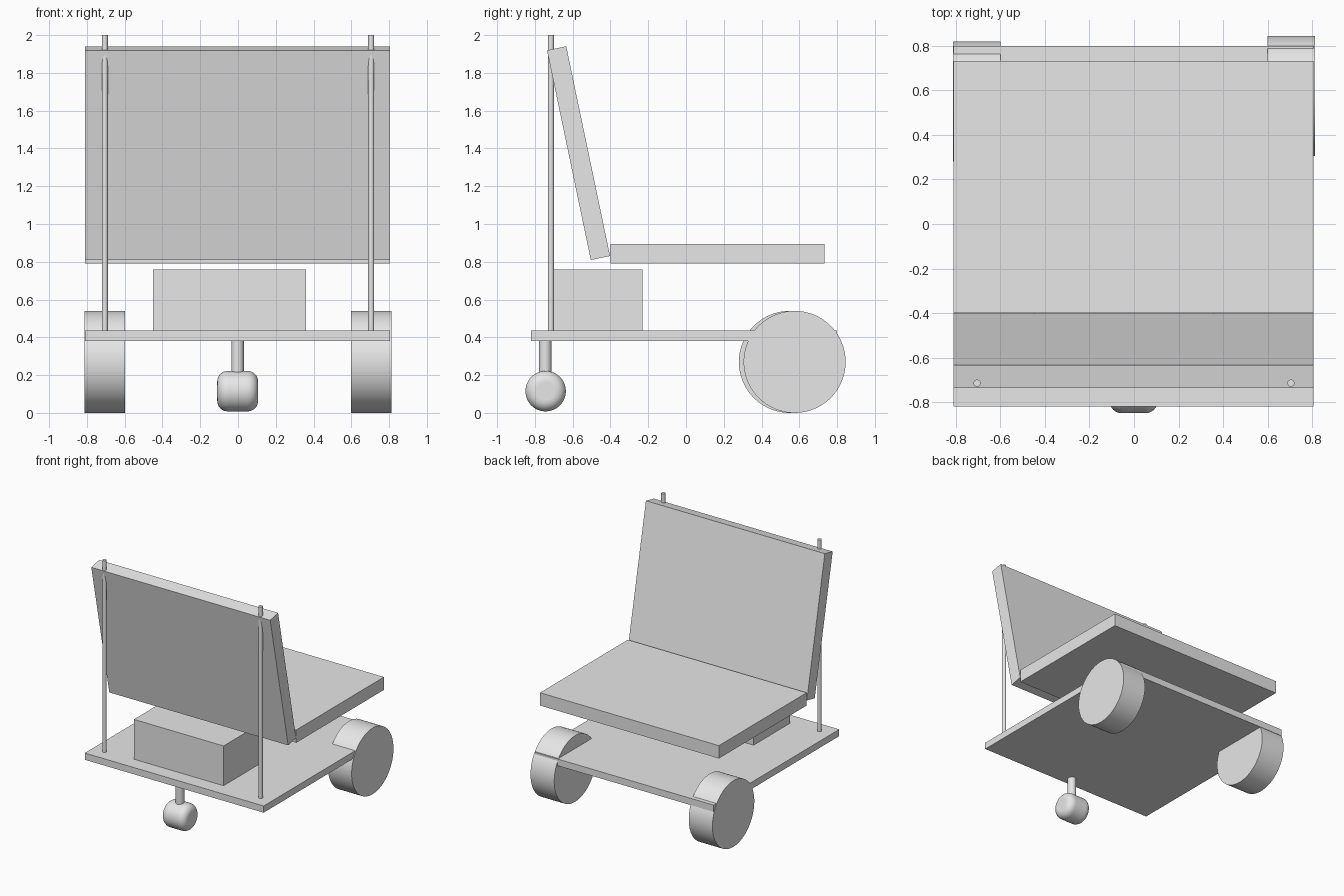
import bpy
import math
from mathutils import Vector

old = bpy.data.objects.get("Cube")
if old:
    bpy.data.objects.remove(old, do_unlink=True)

grey = bpy.data.materials.new("light_grey")
grey.use_nodes = True
grey.diffuse_color = (0.8, 0.8, 0.8, 1)
grey.node_tree.nodes["Principled BSDF"].inputs["Base Color"].default_value = (0.8, 0.8, 0.8, 1)


def finish(name):
    ob = bpy.context.object
    ob.name = name
    ob.data.materials.append(grey)
    return ob


def box(name, low, high):
    low, high = Vector(low), Vector(high)
    bpy.ops.mesh.primitive_cube_add(size=1, location=(low + high) / 2)
    ob = finish(name)
    ob.scale = high - low
    bpy.ops.object.transform_apply(location=False, rotation=False, scale=True)
    return ob


def cylinder(name, centre, radius, length, along_x=False, sides=64):
    turn = (0, math.pi / 2, 0) if along_x else (0, 0, 0)
    bpy.ops.mesh.primitive_cylinder_add(vertices=sides, radius=radius, depth=length,
                                        location=centre, rotation=turn)
    ob = finish(name)
    bpy.ops.object.shade_smooth_by_angle(angle=math.radians(35))
    return ob


# Platform, housing and seat cushion
box("base_plate", (-0.81, -0.82, 0.38), (0.806, 0.80, 0.435))
box("motor_box", (-0.45, -0.70, 0.435), (0.36, -0.23, 0.76))
box("seat", (-0.81, -0.40, 0.79), (0.806, 0.732, 0.895))

# Backrest leaning towards the front poles
backrest = box("backrest", (-0.808, -0.052, -0.567), (0.808, 0.052, 0.567))
backrest.location = (-0.002, -0.569, 1.375)
backrest.rotation_euler.x = math.atan2(0.232, 1.11)

# Support poles and large wheels
for side, s, wheel_y in (("left", 1, 0.575), ("right", -1, 0.55)):
    cylinder(f"{side}_pole", (s * 0.705, -0.715, 1.21), 0.016, 1.58, sides=32)
    cylinder(f"{side}_wheel", (s * 0.706, wheel_y, 0.27), 0.27, 0.214, along_x=True, sides=96)

# Caster with a rounded roller
cylinder("caster_stem", (-0.002, -0.745, 0.27), 0.033, 0.24, sides=32)
roller = cylinder("caster_roller", (-0.002, -0.743, 0.115), 0.107, 0.216, along_x=True, sides=48)
bevel = roller.modifiers.new("rounded_rim", 'BEVEL')
bevel.width = 0.055
bevel.segments = 8
bevel.limit_method = 'ANGLE'
bevel.angle_limit = math.radians(40)
